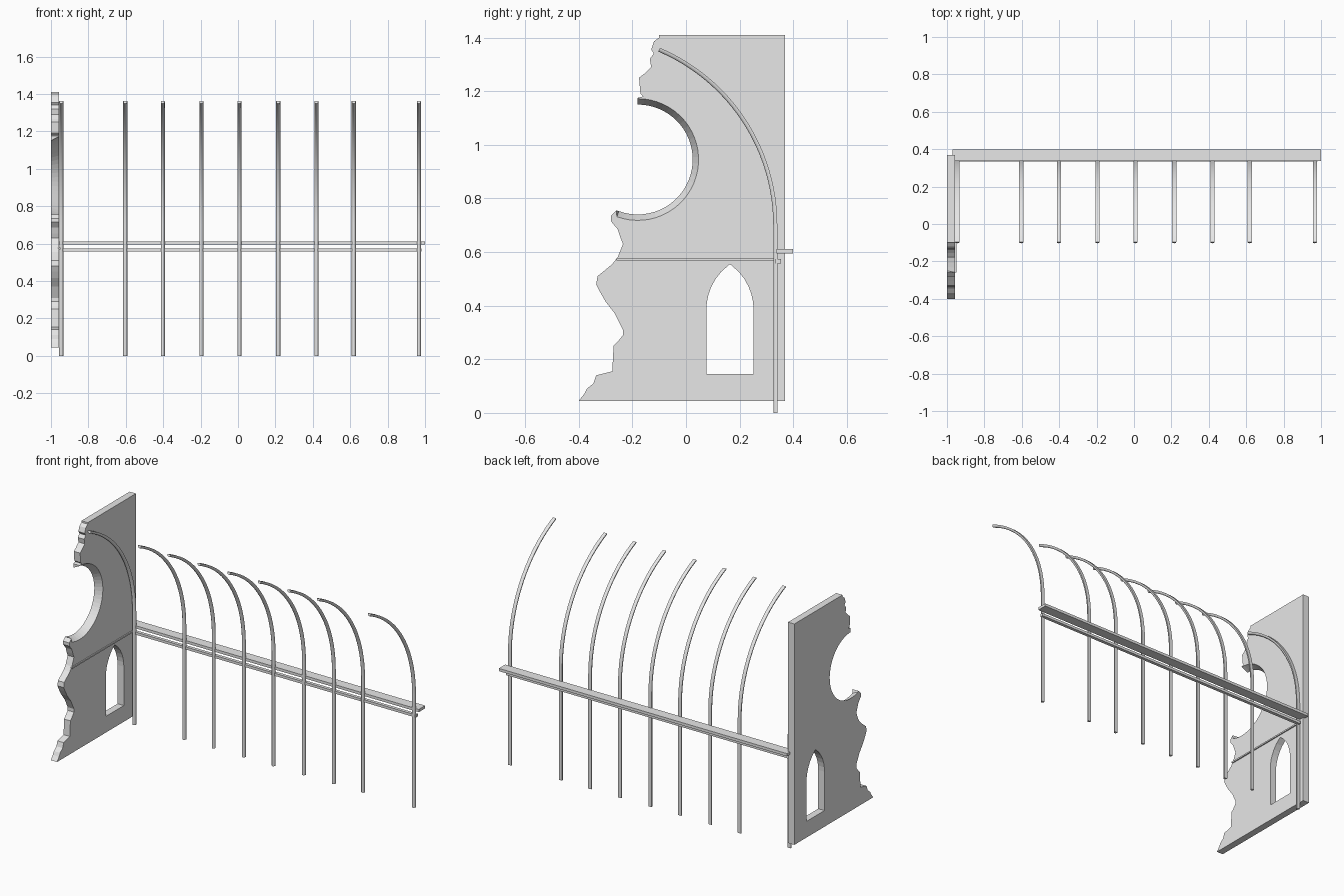
import bpy
import bmesh
from math import sin, cos, pi, radians, sqrt
from mathutils import Vector

default_cube = bpy.data.objects.get("Cube")
if default_cube:
    bpy.data.objects.remove(default_cube, do_unlink=True)

# One plain grey for everything
grey = bpy.data.materials.new("plain grey")
grey.use_nodes = True
grey.diffuse_color = (0.8, 0.8, 0.8, 1)
grey.node_tree.nodes["Principled BSDF"].inputs["Base Color"].default_value = grey.diffuse_color


def finish(bm, name, smooth=False):
    """Turn a bmesh into a named, coloured object."""
    bmesh.ops.recalc_face_normals(bm, faces=bm.faces[:])
    mesh = bpy.data.meshes.new(name)
    bm.to_mesh(mesh)
    bm.free()
    mesh.materials.append(grey)
    obj = bpy.data.objects.new(name, mesh)
    bpy.context.collection.objects.link(obj)
    if smooth:
        bpy.ops.object.select_all(action="DESELECT")
        obj.select_set(True)
        bpy.context.view_layer.objects.active = obj
        bpy.ops.object.shade_smooth_by_angle(angle=radians(35))
    return obj


def box(name, low, high):
    """Axis-aligned box between two corners."""
    bm = bmesh.new()
    bmesh.ops.create_cube(bm, size=1)
    low, high = Vector(low), Vector(high)
    for vert in bm.verts:
        vert.co = (low + high) / 2 + vert.co * (high - low)
    return finish(bm, name)


def arc(center, radius, start, end, steps):
    """Points (y, z) along a circular arc, angles in degrees."""
    points = []
    for i in range(steps + 1):
        angle = radians(start + (end - start) * i / steps)
        points.append((center[0] + radius * cos(angle), center[1] + radius * sin(angle)))
    return points


# Ruined end wall: broken front edge, round bite and pointed window
WALL_OUT, WALL_IN = -1.0, -0.957
BITE = (-0.18, 0.945)
BITE_RADIUS, BITE_FLARE = 0.205, 0.022

upper_break = [(-.1, 1.41), (-.1, 1.4), (-.12, 1.385), (-.13, 1.355), (-.12, 1.34),
               (-.135, 1.32), (-.13, 1.29), (-.155, 1.265), (-.175, 1.25),
               (-.17, 1.19), (-.16, 1.18), (-.18, 1.175)]
lower_break = [(-.26, .755), (-.28, .735), (-.28, .715), (-.255, .685), (-.245, .655),
               (-.235, .63), (-.255, .58), (-.275, .555), (-.305, .53), (-.33, .51),
               (-.335, .48), (-.32, .45), (-.3, .415), (-.265, .37), (-.25, .34),
               (-.235, .31), (-.235, .29), (-.255, .265), (-.27, .25), (-.275, .155),
               (-.335, .14), (-.345, .11), (-.37, .09), (-.38, .07), (-.4, .045)]
back_edge = [(.37, .045), (.37, 1.41)]


def wall_outline(bite_radius):
    bite = arc(BITE, bite_radius, 90, -110, 32)
    return upper_break + bite + lower_break + back_edge


def window_outline():
    middle, half, sill, spring, rise = 0.164, 0.088, 0.145, 0.385, 0.17
    radius = (half * half + rise * rise) / (2 * half)
    right = []
    for i in range(6):
        height = rise * i / 6
        right.append((sqrt(radius ** 2 - height ** 2) - radius + half, spring + height))
    left = [(-y, z) for y, z in reversed(right)]
    shape = [(half, sill)] + right + [(0, spring + rise)] + left + [(-half, sill)]
    return [(middle + y, z) for y, z in shape]


def build_wall():
    bm = bmesh.new()
    sides = []
    for x, radius in ((WALL_OUT, BITE_RADIUS), (WALL_IN, BITE_RADIUS + BITE_FLARE)):
        loops, edges = [], []
        for outline in (wall_outline(radius), window_outline()):
            verts = [bm.verts.new((x, y, z)) for y, z in outline]
            edges += [bm.edges.new((verts[i - 1], verts[i])) for i in range(len(verts))]
            loops.append(verts)
        bmesh.ops.triangle_fill(bm, edges=edges, use_beauty=True, normal=(1, 0, 0))
        sides.append(loops)
    # Join the outer and inner faces around the outline and the window
    for first, second in zip(*sides):
        for i in range(len(first)):
            bm.faces.new((first[i - 1], first[i], second[i], second[i - 1]))
    return finish(bm, "ruined_end_wall")


build_wall()
box("wall_string_course", (WALL_IN - .005, -.26, .569), (-.95, .335, .578))

# Curved ribs: half-round bar, straight below and arched above
RIB_X = [-.945, -.603, -.402, -.196, .007, .215, .419, .619, .967]
RIB_Y, SPRING_Z, ARCH_RADIUS = 0.333, 0.70, 0.711
HALF_WIDTH, DEPTH = 0.011, 0.015


def build_rib():
    angles = [0] + [67 * i / 24 for i in range(25)]
    path = [(RIB_Y, 0)] + arc((RIB_Y - ARCH_RADIUS, SPRING_Z), ARCH_RADIUS, 0, 67, 24)
    section = [(HALF_WIDTH * cos(pi * i / 8), DEPTH * (0.5 - sin(pi * i / 8)))
               for i in range(9)]
    bm = bmesh.new()
    rings = []
    for (y, z), degrees in zip(path, angles):
        out = Vector((0, cos(radians(degrees)), sin(radians(degrees))))
        rings.append([bm.verts.new(Vector((across, y, z)) + out * depth)
                      for across, depth in section])
    for lower, upper in zip(rings, rings[1:]):
        for i in range(len(section)):
            bm.faces.new((lower[i - 1], lower[i], upper[i], upper[i - 1]))
    bm.faces.new(rings[0])
    bm.faces.new(rings[-1])
    return finish(bm, "rib_1", smooth=True)


first_rib = build_rib()
first_rib.location.x = RIB_X[0]
for number, x in enumerate(RIB_X[1:], start=2):
    rib = bpy.data.objects.new(f"rib_{number}", first_rib.data)
    rib.location.x = x
    bpy.context.collection.objects.link(rib)

# Long shelf and the rail just under it
box("long_shelf", (-.97, .337, .595), (1, .399, .612))
box("lower_rail", (-.95, .334, .558), (.982, .354, .574))
